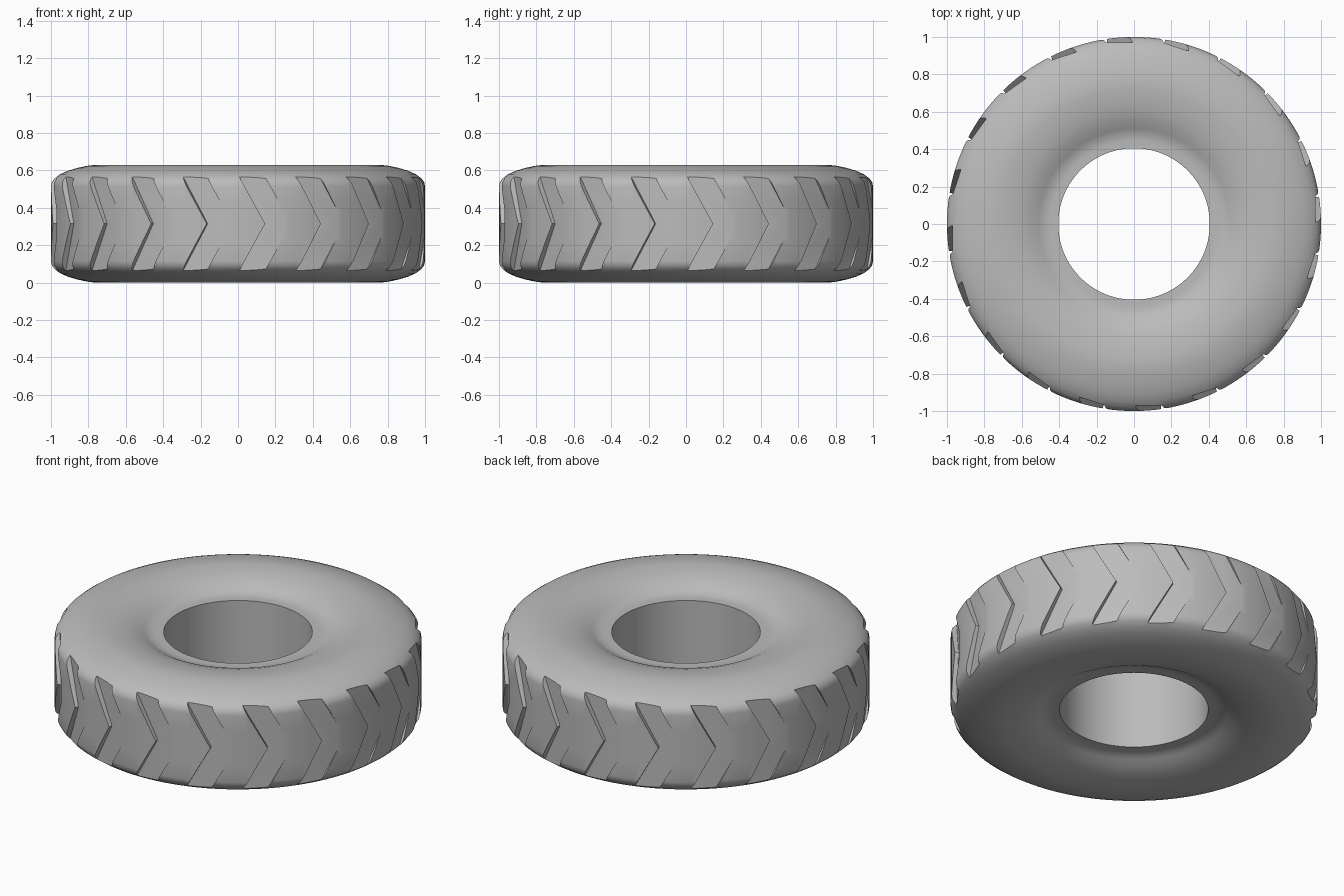
import bpy, bmesh, math
from mathutils import Matrix, Vector

cube = bpy.data.objects.get("Cube")
if cube:
    bpy.data.objects.remove(cube, do_unlink=True)

MID = 0.315       # half the tyre width
LUGS = 20         # number of chevron grooves
SEGMENTS = 160


def make_material(name, color):
    mat = bpy.data.materials.new(name)
    mat.use_nodes = True
    mat.diffuse_color = color
    mat.node_tree.nodes["Principled BSDF"].inputs["Base Color"].default_value = color
    return mat


def make_object(name, bm):
    bmesh.ops.recalc_face_normals(bm, faces=bm.faces)
    mesh = bpy.data.meshes.new(name)
    bm.to_mesh(mesh)
    bm.free()
    obj = bpy.data.objects.new(name, mesh)
    bpy.context.collection.objects.link(obj)
    return obj


rubber = make_material("grey rubber", (0.5, 0.5, 0.5, 1))

# Tyre body: half profile (radius, height) from bead to tread, mirrored and spun
half = [(0.405, 0.555), (0.445, 0.555), (0.48, 0.558), (0.51, 0.573),
        (0.55, 0.594), (0.6, 0.611), (0.66, 0.623), (0.72, 0.629), (0.76, 0.63),
        (0.81, 0.624), (0.86, 0.613), (0.91, 0.598), (0.95, 0.58),
        (0.98, 0.558), (0.995, 0.538), (1.0, 0.515), (1.0, 0.42)]
profile = half + [(r, 2 * MID - z) for r, z in reversed(half)]

bm = bmesh.new()
verts = [bm.verts.new((r, 0, z)) for r, z in profile]
edges = [bm.edges.new((a, b)) for a, b in zip(verts, verts[1:] + verts[:1])]
bmesh.ops.spin(bm, geom=verts + edges, cent=(0, 0, 0), axis=(0, 0, 1),
               angle=math.tau, steps=SEGMENTS)
bmesh.ops.remove_doubles(bm, verts=bm.verts, dist=0.0001)
tyre = make_object("tyre", bm)
tyre.data.materials.append(rubber)

# Groove cutter: flat-floored chevron prisms around the tread, open at the shoulders
TIP, WIDTH, LEAN, REACH, FLOOR = 0.145, 0.137, 0.55, 0.34, -0.97
back = TIP - LEAN * REACH
outline = [(back, MID + REACH), (TIP, MID), (back, MID - REACH),
           (back + WIDTH, MID - REACH), (TIP + WIDTH, MID), (back + WIDTH, MID + REACH)]
bm = bmesh.new()
for i in range(LUGS):
    turn = Matrix.Rotation(math.tau * i / LUGS, 3, 'Z')
    inner, outer = [[bm.verts.new(turn @ Vector((x, y, z))) for x, z in outline]
                    for y in (FLOOR, -1.1)]
    for k in range(len(outline)):
        n = (k + 1) % len(outline)
        bm.faces.new((inner[k], inner[n], outer[n], outer[k]))
    for ring in (inner, outer):     # two arms meeting at the tip
        bm.faces.new((ring[0], ring[1], ring[4], ring[5]))
        bm.faces.new((ring[1], ring[2], ring[3], ring[4]))
cutter = make_object("groove_cutter", bm)
cutter.data.materials.append(rubber)
cutter.hide_render = True

# Cut the grooves, then shade smooth while keeping groove walls sharp
cut = tyre.modifiers.new("grooves", 'BOOLEAN')
cut.operation = 'DIFFERENCE'
cut.solver = 'EXACT'
cut.object = cutter
bpy.ops.object.select_all(action='DESELECT')
tyre.select_set(True)
bpy.context.view_layer.objects.active = tyre
bpy.ops.object.modifier_apply(modifier=cut.name)
bpy.data.objects.remove(cutter, do_unlink=True)
bpy.ops.object.shade_smooth_by_angle(angle=math.radians(30))
